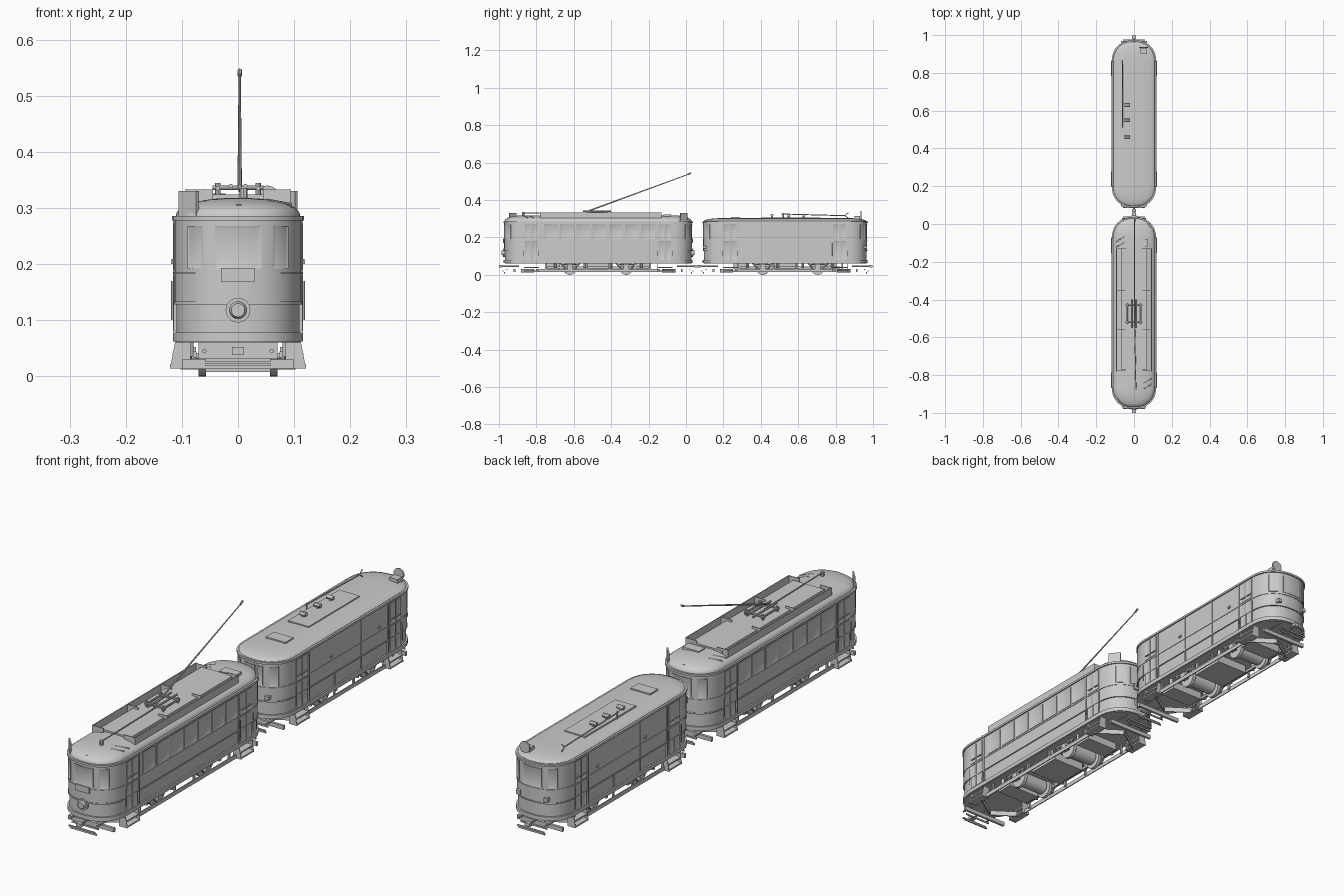
import bpy, bmesh, math
from mathutils import Vector, Matrix

if "Cube" in bpy.data.objects:
    bpy.data.objects.remove(bpy.data.objects["Cube"])

H, D, N = 0.113, 0.115, 2.3          # half width, depth of rounded ends, roundness
MOTOR, TRAILER = (-0.972, 0.032), (0.092, 0.968)


def add(name, bm):
    bmesh.ops.recalc_face_normals(bm, faces=bm.faces[:])
    me = bpy.data.meshes.new(name)
    bm.to_mesh(me)
    bm.free()
    ob = bpy.data.objects.new(name, me)
    bpy.context.collection.objects.link(ob)
    return ob


def box(name, x, y, z, rot=0.0):
    """Box from (min, max) ranges, optionally turned about its own vertical axis."""
    bm = bmesh.new()
    c = Vector([(a + b) / 2 for a, b in (x, y, z)])
    s = [b - a for a, b in (x, y, z)]
    bmesh.ops.create_cube(bm, size=1, matrix=Matrix.Translation(c) @ Matrix.Rotation(rot, 4, 'Z')
                          @ Matrix.Diagonal((*s, 1)))
    return add(name, bm)


def rod(name, a, b, r, r2=None, seg=8):
    a, b = Vector(a), Vector(b)
    d = b - a
    bm = bmesh.new()
    m = Matrix.Translation((a + b) / 2) @ d.to_track_quat('Z', 'Y').to_matrix().to_4x4()
    bmesh.ops.create_cone(bm, cap_ends=True, segments=seg, radius1=r,
                          radius2=r if r2 is None else r2, depth=d.length, matrix=m)
    return add(name, bm)


def end_pt(car, end, x, d):
    """Point of the plan outline at one end, inset by d."""
    hw = H - d
    u = min(1, abs(x) / hw)
    f = 1 - (1 - u ** N) ** (1 / N)
    return x, (car[1] if end > 0 else car[0]) - end * (d + D * hw / H * f)


def outline(car, d, k=28):
    pts = []
    for end in (-1, 1):
        for i in range(k + 1):
            c = math.cos(math.pi * i / k)
            x = (H - d) * math.copysign(abs(c) ** (2 / N), c) * end
            pts.append(end_pt(car, end, x, d))
    return pts


def loft(name, car, rings):
    bm = bmesh.new()
    loops = [[bm.verts.new((x, y, z)) for x, y in outline(car, d)] for z, d in rings]
    n = len(loops[0])
    for a, b in zip(loops, loops[1:]):
        for i in range(n):
            bm.faces.new((a[i], a[(i + 1) % n], b[(i + 1) % n], b[i]))
    bm.faces.new(loops[0])
    bm.faces.new(loops[-1])
    return add(name, bm)


def panel(name, outer, inner, z0, z1, frame=0.004):
    """Thin plate following a plan curve, with a recessed pane."""
    bm = bmesh.new()
    o, p = [[[bm.verts.new((x, y, z)) for x, y in c] for z in (z0, z1)] for c in (outer, inner)]
    front = []
    for i in range(len(outer) - 1):
        front.append(bm.faces.new((o[0][i], o[0][i + 1], o[1][i + 1], o[1][i])))
        bm.faces.new((p[0][i], p[0][i + 1], p[1][i + 1], p[1][i]))
        for k in (0, 1):
            bm.faces.new((o[k][i], o[k][i + 1], p[k][i + 1], p[k][i]))
    for i in (0, -1):
        bm.faces.new((o[0][i], o[1][i], p[1][i], p[0][i]))
    bmesh.ops.recalc_face_normals(bm, faces=bm.faces[:])
    if frame:
        bmesh.ops.inset_region(bm, faces=front, thickness=frame, depth=-0.0015)
    return add(name, bm)


def end_panel(name, car, end, x0, x1, z0, z1, t=0.002, frame=0.004):
    xs = [x0 + (x1 - x0) * i / 6 for i in range(7)]
    panel(name, [end_pt(car, end, x, -t) for x in xs], [end_pt(car, end, x, 0.004) for x in xs], z0, z1, frame)


def side_panel(name, s, y0, y1, z0, z1, t=0.002, frame=0.004):
    panel(name, [(s * (H + t), y0), (s * (H + t), y1)],
          [(s * (H - 0.004), y0), (s * (H - 0.004), y1)], z0, z1, frame)


def build_car(n, car, axles, top):
    mid = sum(car) / 2
    # shell, belt mouldings and domed roof
    loft(n + "_body", car, [(0.06, 0.003), (0.13, 0.003), (0.13, 0), (0.284, 0)])
    for nm, z0, z1, d in (("sill", 0.062, 0.078, -0.003), ("waist_rail", 0.128, 0.133, -0.002),
                          ("window_rail", 0.182, 0.186, -0.002), ("gutter", 0.278, 0.286, -0.005)):
        loft(f"{n}_{nm}", car, [(z0, 0.01), (z0, d), (z1, d), (z1, 0.01)])
    dome = [(0.284 + (top - 0.284) * math.sin(t) ** 0.85, 0.002 + 0.105 * (1 - math.cos(t)))
            for t in [math.pi / 2 * i / 10 for i in range(11)]]
    loft(n + "_roof", car, dome)
    # end windows, bumpers, couplers and lifeguards
    for end, ye in ((-1, car[0]), (1, car[1])):
        tag = f"{n}_{'rear' if end > 0 else 'front'}"
        end_panel(tag + "_window", car, end, -0.042, 0.042, 0.192, 0.268)
        for s in (-1, 1):
            end_panel(tag + "_corner_window", car, end, s * 0.063, s * 0.09, 0.192, 0.268)
            rod(tag + "_buffer_strut", (s * 0.06, ye - end * 0.06, 0.045), (s * 0.06, ye, 0.045), 0.004)
            # ploughshaped guard leading to the side rails
            box(tag + "_guard_blade", (s * 0.052 - 0.06, s * 0.052 + 0.06),
                (ye - end * 0.125 - 0.002, ye - end * 0.125 + 0.002), (0.012, 0.032), -s * end * 0.6)
        for y, z in ((0.0, 0.012), (0.008, 0.022), (-0.012, 0.03)):
            box(tag + "_lifeguard_slat", (-0.058, 0.058), sorted((ye + end * y, ye + end * (y - 0.005))), (z - 0.004, z + 0.002))
        box(tag + "_bumper_beam", (-0.1, 0.1), sorted((ye - end * 0.05, ye - end * 0.06)), (0.014, 0.03))
        rod(tag + "_coupler_bar", (0, ye - end * 0.08, 0.045), (0, ye + end * 0.02, 0.045), 0.004)
        box(tag + "_coupler_head", (-0.011, 0.011), sorted((ye + end * 0.012, ye + end * 0.029)), (0.039, 0.052))
        # doors, handrails and steps at both sides
        for s in (-1, 1):
            yd = ye - end * 0.145
            for k in (-1, 1):
                y0, y1 = sorted((yd + k * 0.002, yd + k * 0.034))
                side_panel(tag + "_door_lower", s, y0, y1, 0.08, 0.18)
                side_panel(tag + "_door_window", s, y0, y1, 0.19, 0.272)
                box(tag + "_door_bar", sorted((s * 0.112, s * 0.118)), (y0 + 0.004, y1 - 0.004), (0.205, 0.209))
                rod(tag + "_handrail", (s * 0.118, yd + k * 0.04, 0.1), (s * 0.118, yd + k * 0.04, 0.17), 0.0015)
            for z, x in ((0.016, 0.121), (0.036, 0.117)):
                box(tag + "_step", sorted((s * 0.085, s * x)), (yd - 0.04, yd + 0.04), (z, z + 0.006))
            for k in (-0.04, 0.04):
                bm = bmesh.new()
                prof = [(0.085, 0.014), (0.121, 0.014), (0.112, 0.062), (0.085, 0.062)]
                f = bm.faces.new([bm.verts.new((s * x, yd + k, z)) for x, z in prof])
                r = bmesh.ops.extrude_face_region(bm, geom=[f])
                bmesh.ops.translate(bm, vec=(0, 0.002, 0), verts=[v for v in r["geom"] if isinstance(v, bmesh.types.BMVert)])
                add(tag + "_step_cheek", bm)
            # saloon partition moulding
            side_panel(tag + "_pillar", s, ye - end * 0.19 - 0.003, ye - end * 0.19 + 0.003, 0.08, 0.278, 0.003, 0)
    # running gear
    for a in axles:
        rod(n + "_axle", (-0.085, a, 0.036), (0.085, a, 0.036), 0.006, seg=12)
        rod(n + "_traction_motor", (-0.05, a, 0.04), (0.05, a, 0.04), 0.029, seg=24)
        for s in (-1, 1):
            rod(n + "_wheel", (s * 0.06, a, 0.036), (s * 0.07, a, 0.036), 0.036, seg=28)
            rod(n + "_wheel_flange", (s * 0.057, a, 0.036), (s * 0.061, a, 0.036), 0.0362, seg=28)
            box(n + "_axle_box", sorted((s * 0.075, s * 0.095)), (a - 0.014, a + 0.014), (0.026, 0.052))
            box(n + "_leaf_spring", sorted((s * 0.082, s * 0.09)), (a - 0.045, a + 0.045), (0.052, 0.058))
            for k in (-1, 1):
                rod(n + "_spring_hanger", (s * 0.086, a + k * 0.018, 0.024), (s * 0.086, a + k * 0.055, 0.064), 0.004)
                rod(n + "_coil_spring", (s * 0.086, a + k * 0.08, 0.035), (s * 0.086, a + k * 0.08, 0.064), 0.007, seg=12)
    for s in (-1, 1):
        box(n + "_side_guard_rail", sorted((s * 0.096, s * 0.1)), (car[0] + 0.17, car[1] - 0.17), (0.014, 0.03))
        box(n + "_truck_frame", sorted((s * 0.074, s * 0.08)), (axles[0] - 0.12, axles[1] + 0.12), (0.034, 0.044))
        for y in (axles[0] - 0.13, mid - 0.06, mid + 0.06, axles[1] + 0.13):
            box(n + "_guard_bracket", sorted((s * 0.09, s * 0.097)), (y - 0.004, y + 0.004), (0.02, 0.065))
    box(n + "_equipment_tray", (-0.07, 0.07), (mid - 0.07, mid + 0.07), (0.028, 0.06))
    for k in (-1, 1):
        box(n + "_underfloor_plate", (-0.07, 0.07), (mid + k * 0.24 - 0.035, mid + k * 0.24 + 0.035), (0.03, 0.06))


build_car("motor", MOTOR, (-0.62, -0.32), 0.318)
build_car("trailer", TRAILER, (0.41, 0.705), 0.303)

# motor car: lamps, route boards and roof corner boards at each end
for end, ye in ((-1, MOTOR[0]), (1, MOTOR[1])):
    rod("headlamp_rim", (0, ye - end * 0.01, 0.118), (0, ye + end * 0.006, 0.118), 0.022, seg=28)
    rod("headlamp_lens", (0, ye, 0.118), (0, ye + end * 0.014, 0.118), 0.018, 0.012, seg=28)
    box("route_board", (-0.03, 0.03), sorted((ye, ye + end * 0.006)), (0.169, 0.193))
    box("corner_destination_board", (end * 0.088 - 0.024, end * 0.088 + 0.024),
        (ye - end * 0.045 - 0.003, ye - end * 0.045 + 0.003), (0.283, 0.33), -0.85)
    box("roof_marker_lamp", (-0.004, 0.006), sorted((ye - end * 0.02, ye - end * 0.03)), (0.285, 0.306))
    for k in (0, 1):
        rod("roof_grab_bar", (-end * 0.05, ye - end * (0.1 + 0.03 * k), 0.314),
            (-end * 0.095, ye - end * (0.125 + 0.03 * k), 0.306), 0.003)

# motor car: saloon windows and long roof boards with braces
for s in (-1, 1):
    for i in range(7):
        y = -0.765 + i * 0.0865
        side_panel("saloon_window", s, y + 0.006, y + 0.082, 0.19, 0.272)
    box("roof_side_board", sorted((s * 0.091, s * 0.094)), (-0.78, -0.13), (0.292, 0.334))
    for y in (-0.778, -0.56, -0.35, -0.132):
        box("side_board_brace", sorted((s * 0.045, s * 0.092)), (y - 0.0015, y + 0.0015), (0.3, 0.333))
box("roof_deck", (-0.068, 0.068), (-0.77, -0.13), (0.31, 0.324))
box("resistor_box", (0, 0.072), (-0.12, -0.08), (0.305, 0.322))

# trolley pole with its base frame and rope
for s in (-1, 1):
    rod("pole_base_rail", (s * 0.036, -0.53, 0.335), (s * 0.036, -0.42, 0.335), 0.004)
    rod("pole_spring", (s * 0.013, -0.55, 0.339), (s * 0.013, -0.4, 0.339), 0.004, seg=10)
    for y in (-0.52, -0.43):
        rod("pole_base_foot", (s * 0.036, y, 0.32), (s * 0.036, y, 0.345), 0.005)
for y in (-0.52, -0.43):
    rod("pole_base_crossbar", (-0.045, y, 0.336), (0.045, y, 0.336), 0.004)
rod("trolley_pole", (0.003, -0.53, 0.338), (0.003, 0.02, 0.54), 0.004, 0.002)
rod("trolley_head", (0.003, 0.01, 0.536), (0.003, 0.026, 0.545), 0.004)
rod("roof_cable", (0.003, -0.5, 0.331), (0.01, -0.87, 0.331), 0.0025)
rod("cable_post", (0.01, -0.87, 0.3), (0.01, -0.87, 0.336), 0.007)

# trailer: plain side panels with dividing strips
for s in (-1, 1):
    for i in range(1, 3):
        y = 0.282 + i * 0.165
        side_panel("panel_strip", s, y - 0.0015, y + 0.0015, 0.08, 0.278, 0.0015, 0)
    for y in (0.42, 0.72):
        box("side_catch", sorted((s * 0.11, s * 0.119)), (y - 0.006, y + 0.006), (0.2, 0.208))

# trailer: roof hatch, deck, vents, hook pole and number disc
box("roof_hatch", (-0.045, 0.04), (0.24, 0.29), (0.295, 0.308))
box("trailer_roof_deck", (-0.06, 0.03), (0.4, 0.72), (0.295, 0.307))
for y in (0.46, 0.55, 0.63):
    rod("vent_stem", (-0.035, y, 0.3), (-0.035, y, 0.316), 0.006, seg=12)
    rod("vent_cap", (-0.05, y, 0.318), (-0.022, y, 0.318), 0.008, seg=12)
rod("hook_pole", (-0.062, 0.51, 0.325), (-0.062, 0.85, 0.316), 0.0025)
for z in (0.303, 0.332):
    rod("hook_pole_fork", (-0.062, 0.85, 0.316), (-0.062, 0.868, z), 0.002)
rod("hook_pole_post", (-0.062, 0.52, 0.29), (-0.062, 0.52, 0.33), 0.003)
box("number_disc_box", (0.035, 0.07), (0.9, 0.93), (0.29, 0.313))
rod("number_disc", (0.052, 0.932, 0.318), (0.052, 0.938, 0.318), 0.022, seg=24)
for s in (-1, 1):
    box("tail_lamp", (s * 0.06 - 0.008, s * 0.06 + 0.008), (0.945, 0.968), (0.14, 0.155))
    box("trailer_front_lamp", (s * 0.06 - 0.008, s * 0.06 + 0.008), (0.092, 0.115), (0.14, 0.155))

# smooth curved surfaces, keep edges crisp
for ob in bpy.context.scene.objects:
    ob.select_set(True)
bpy.context.view_layer.objects.active = bpy.context.scene.objects[0]
bpy.ops.object.shade_smooth_by_angle(angle=math.radians(30))
